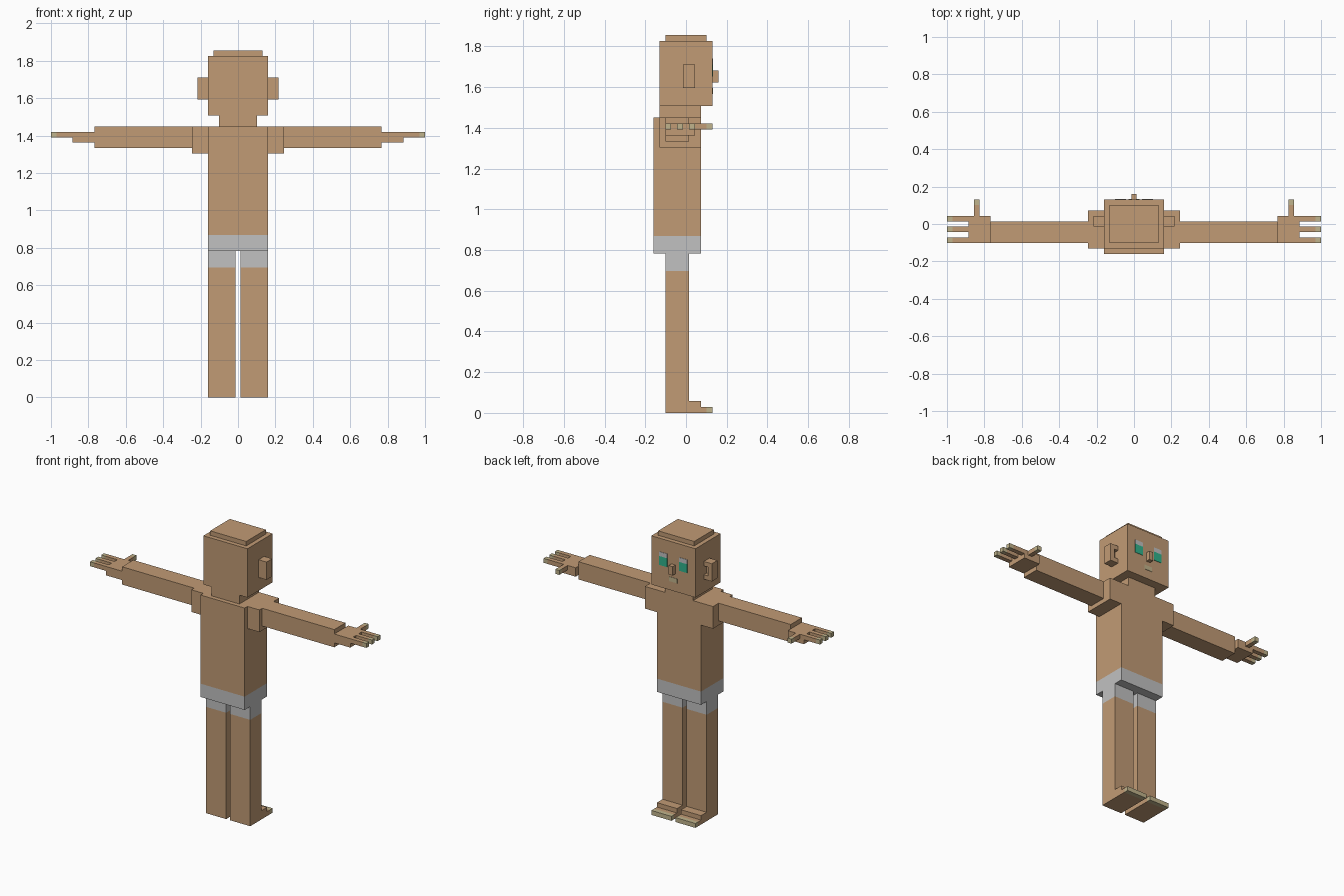
import bpy, bmesh
from mathutils import Vector

if "Cube" in bpy.data.objects:
    bpy.data.objects.remove(bpy.data.objects["Cube"])

U = 2 / 69  # one grid block; all sizes below are in blocks


def material(name, rgb):
    m = bpy.data.materials.new(name)
    m.use_nodes = True
    color = tuple((c / 255 / 12.92) if c < 11 else ((c / 255 + 0.055) / 1.055) ** 2.4 for c in rgb) + (1,)
    m.diffuse_color = color
    m.node_tree.nodes["Principled BSDF"].inputs["Base Color"].default_value = color
    return m


SKIN = material("tan skin", (193, 155, 117))
GREY = material("light grey", (193, 193, 193))
NAIL = material("pale olive", (192, 180, 140))
GREEN = material("teal green", (48, 178, 140))


def part(name, mat, *boxes, mirror=False):
    """Object made of boxes (x0, x1, y0, y1, z0, z1), optionally mirrored across x."""
    bm = bmesh.new()
    for x0, x1, y0, y1, z0, z1 in boxes:
        verts = bmesh.ops.create_cube(bm, size=1)["verts"]
        bmesh.ops.scale(bm, vec=Vector((x1 - x0, y1 - y0, z1 - z0)) * U, verts=verts)
        bmesh.ops.translate(bm, vec=Vector((x0 + x1, y0 + y1, z0 + z1)) * U / 2, verts=verts)
    mesh = bpy.data.meshes.new(name)
    bm.to_mesh(mesh)
    bm.free()
    mesh.materials.append(mat)
    obj = bpy.data.objects.new(name, mesh)
    bpy.context.collection.objects.link(obj)
    if mirror:
        mod = obj.modifiers.new("Mirror", "MIRROR")
        mod.use_mirror_merge = False
    return obj


# Head
part("head", SKIN, (-5.5, 5.5, -4.5, 4.5, 52, 63))
part("head_top", SKIN, (-4.5, 4.5, -3.5, 3.5, 63, 64))
part("neck", SKIN, (-3.5, 3.5, -4.5, 2.5, 50, 52))
part("nose", SKIN, (-0.5, 0.5, 4.5, 5.5, 56, 58))
# Ears are hollowed next to the head on the face side
part("ears", SKIN,
     (5.5, 7.5, -0.5, 0.5, 55, 59),
     (6.5, 7.5, 0.5, 1.5, 55, 59),
     (5.5, 6.5, 0.5, 1.5, 58, 59),
     (5.5, 6.5, 0.5, 1.5, 55, 56), mirror=True)

# Painted face details as thin plates
part("eye_whites", GREY, (1.5, 3.5, 4.5, 4.58, 59, 60), mirror=True)
part("irises", GREEN, (1.5, 3.5, 4.5, 4.58, 57, 59), mirror=True)
part("mouth", NAIL, (-1, 1, 4.5, 4.58, 54, 55))

# Body
part("torso", SKIN, (-5.5, 5.5, -5.5, 2.5, 30, 50))
part("shorts", GREY, (-5.5, 5.5, -5.5, 2.5, 27, 30))

# Arms
part("shoulders", SKIN, (5.5, 8.5, -4.5, 2.5, 45, 50), mirror=True)
part("arms", SKIN, (8.5, 26.5, -3.5, 0.5, 46, 50), mirror=True)
part("palms", SKIN, (26.5, 30.5, -3.5, 1.5, 47, 49), mirror=True)
finger_rows = (-3.5, -1.5, 0.5)
part("fingers", SKIN, *[(30.5, 33.5, y, y + 1, 48, 49) for y in finger_rows], mirror=True)
part("fingernails", NAIL, *[(33.5, 34.5, y, y + 1, 48, 49) for y in finger_rows], mirror=True)
part("thumbs", SKIN, (28.5, 29.5, 1.5, 3.5, 48, 49), mirror=True)
part("thumbnails", NAIL, (28.5, 29.5, 3.5, 4.5, 48, 49), mirror=True)

# Legs
part("shorts_legs", GREY, (0.5, 5.5, -3.5, 0.5, 24, 27), mirror=True)
part("legs", SKIN, (0.5, 5.5, -3.5, 0.5, 0, 24), mirror=True)
part("feet", SKIN, (0.5, 5.5, 0.5, 2.5, 0, 2), mirror=True)
part("toes", SKIN, (0.5, 5.5, 2.5, 3.5, 0, 1), mirror=True)
part("toenails", NAIL, (0.5, 5.5, 3.5, 4.5, 0, 1), mirror=True)
